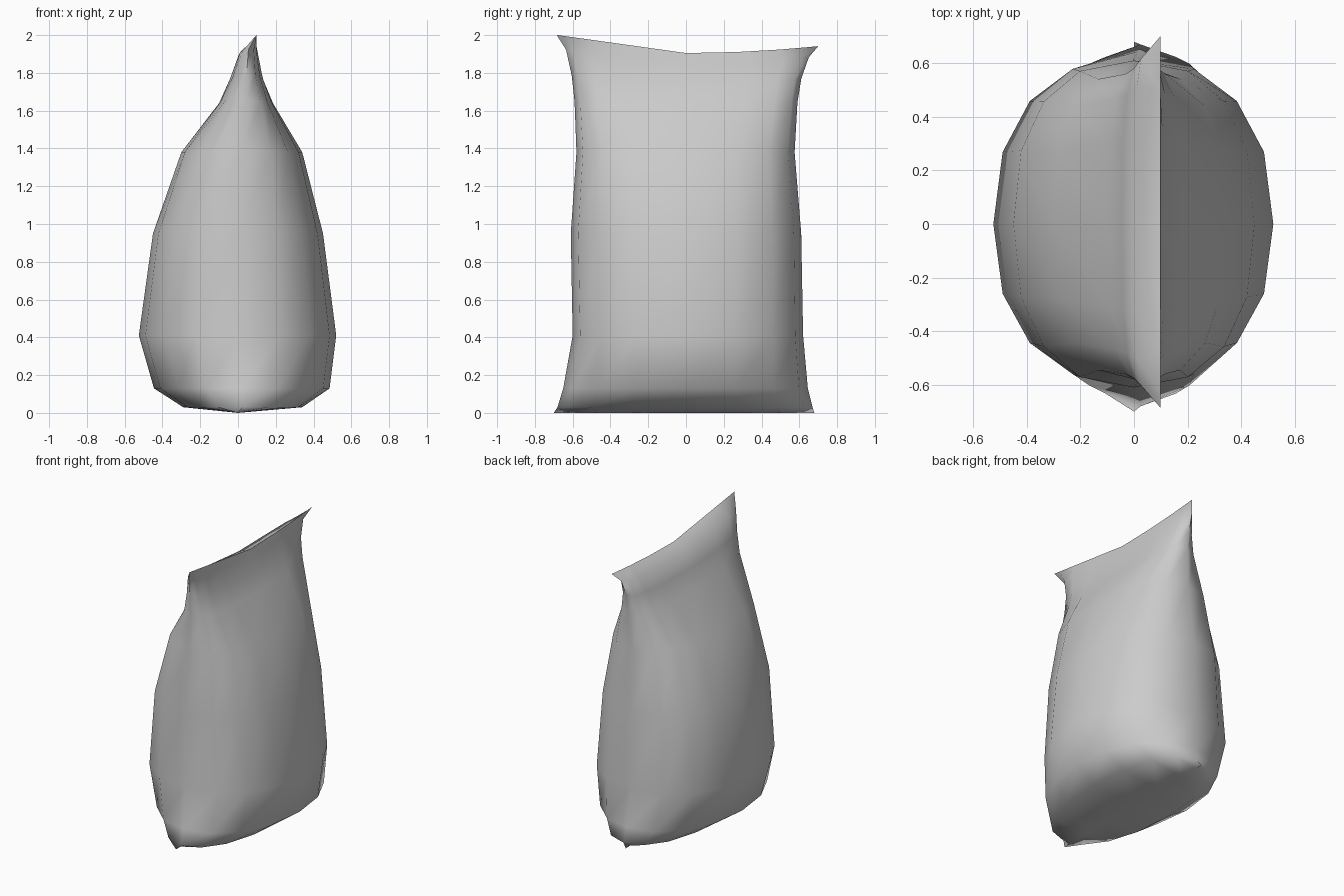
import bpy, bmesh, math

cube = bpy.data.objects.get("Cube")
if cube:
    bpy.data.objects.remove(cube, do_unlink=True)

SIDES = 16

# Height, left x, right x, front y, back y, roundness, share of seam rise
levels = [
    (0.00, 0.00, 0.00, -0.70, 0.68, 2.0, 0),
    (0.03, -0.29, 0.34, -0.68, 0.67, 2.2, 0),
    (0.13, -0.445, 0.485, -0.65, 0.645, 2.1, 0),
    (0.41, -0.525, 0.52, -0.60, 0.62, 2.3, 0),
    (0.95, -0.45, 0.45, -0.61, 0.61, 2.4, 0),
    (1.38, -0.30, 0.34, -0.58, 0.575, 2.6, 0),
    (1.64, -0.10, 0.185, -0.59, 0.59, 3.0, 0.1),
    (1.76, -0.045, 0.135, -0.605, 0.61, 3.0, 0.3),
    (1.86, 0.00, 0.11, -0.635, 0.65, 3.0, 0.7),
    (1.905, 0.098, 0.098, -0.685, 0.70, 2.0, 1),
]


def power(v, p):
    return math.copysign(abs(v) ** (2 / p), v)


def seam_rise(y):
    # The top seam climbs to a tall front corner and a lower back corner
    return 0.14 * -y if y < 0 else 0.075 * y * y


# Stuffed bag lofted from the bottom fold to the pinched top seam
bm = bmesh.new()
rings = []
for z, left, right, front, back, p, share in levels:
    ring = []
    for i in range(SIDES):
        a = math.tau * i / SIDES
        x = (left + right) / 2 + (right - left) / 2 * power(math.cos(a), p)
        s = power(math.sin(a), p)
        y = s * back if s > 0 else -s * front
        ring.append(bm.verts.new((x, y, z + share * seam_rise(y))))
    rings.append(ring)
for low, high in zip(rings, rings[1:]):
    for i in range(SIDES):
        j = (i + 1) % SIDES
        bm.faces.new((low[i], low[j], high[j], high[i]))
bmesh.ops.remove_doubles(bm, verts=bm.verts, dist=0.002)
bmesh.ops.recalc_face_normals(bm, faces=bm.faces)
mesh = bpy.data.meshes.new("bag")
bm.to_mesh(mesh)
bm.free()
bag = bpy.data.objects.new("bag", mesh)
bpy.context.collection.objects.link(bag)

# Plain grey cloth
mat = bpy.data.materials.new("light_grey")
mat.use_nodes = True
colour = (0.6, 0.6, 0.6, 1)
mat.diffuse_color = colour
mat.node_tree.nodes["Principled BSDF"].inputs["Base Color"].default_value = colour
mesh.materials.append(mat)

bpy.context.view_layer.objects.active = bag
bag.select_set(True)
bpy.ops.object.shade_smooth_by_angle(angle=math.radians(70))
